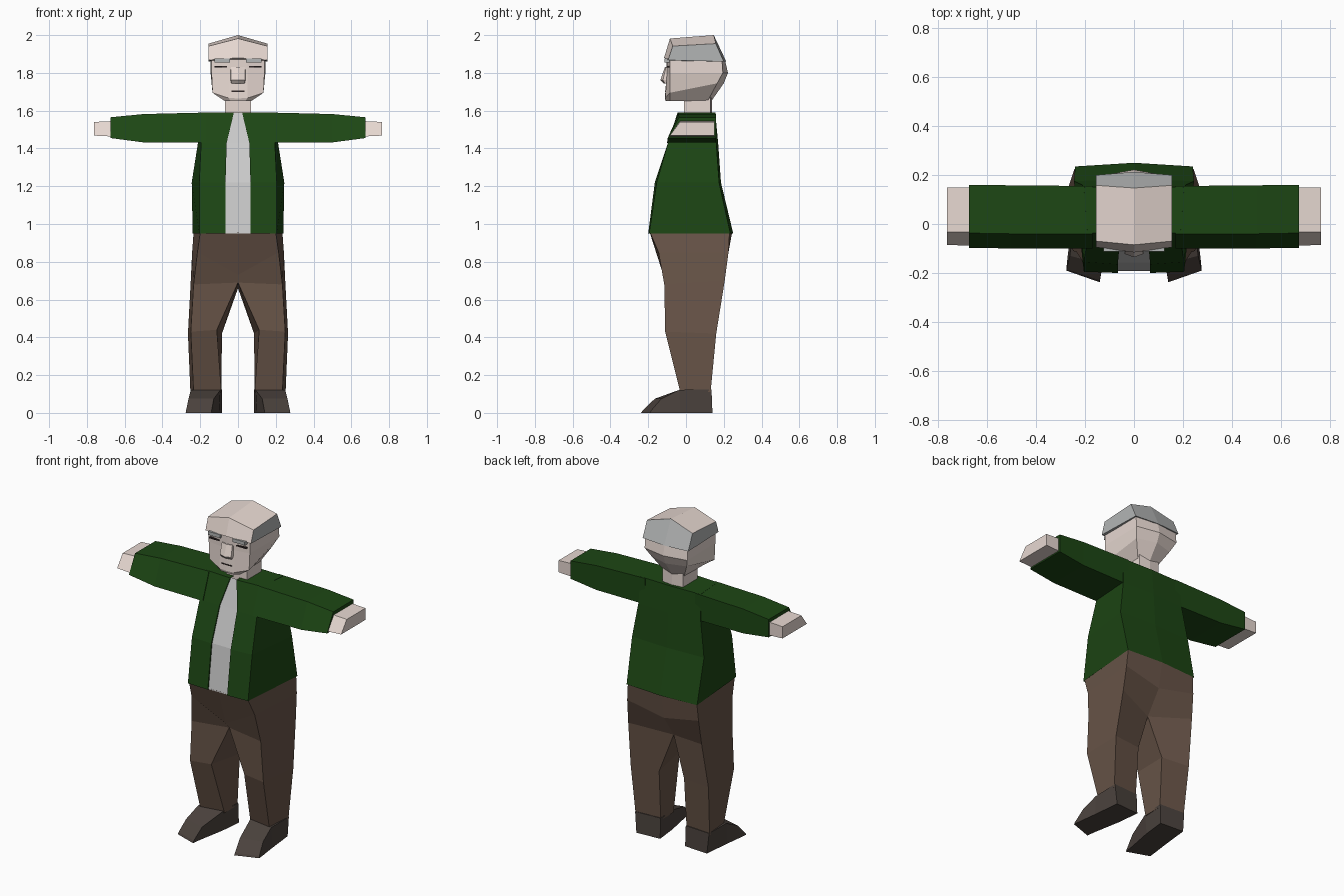
import bpy, bmesh

def mat(name, r, g, b):
    m = bpy.data.materials.new(name)
    m.diffuse_color = (r, g, b, 1)
    return m

GREEN = mat("green_cloth", 0.012, 0.062, 0.007)
BROWN = mat("brown_cloth", 0.14, 0.09, 0.065)
SKIN = mat("skin", 0.80, 0.69, 0.64)
HAIR = mat("grey_hair", 0.45, 0.46, 0.46)
LEATHER = mat("dark_leather", 0.07, 0.055, 0.047)
DARK = mat("dark_line", 0.03, 0.02, 0.02)


def loft(name, rings, material=None, closed=False, bottom=False, top=False):
    """Skin the right half through rings of points, then mirror it to the left."""
    bm = bmesh.new()
    vs = [[bm.verts.new(p) for p in ring] for ring in rings]
    n = len(rings[0])
    for a, b in zip(vs, vs[1:]):
        for i in range(n if closed else n - 1):
            j = (i + 1) % n
            bm.faces.new((a[i], a[j], b[j], b[i]))
    if bottom:
        bm.faces.new(vs[0][::-1])
    if top:
        bm.faces.new(vs[-1])
    if closed and bottom and top:
        bmesh.ops.recalc_face_normals(bm, faces=bm.faces[:])
    me = bpy.data.meshes.new(name)
    bm.to_mesh(me)
    bm.free()
    ob = bpy.data.objects.new(name, me)
    bpy.context.collection.objects.link(ob)
    if material:
        me.materials.append(material)
    ob.modifiers.new("mirror", 'MIRROR').merge_threshold = 0.0005
    return ob


def flat(z, *pts):
    return [(x, y, z) for x, y in pts]


def slab(name, x0, x1, y0, y1, z0, z1, material):
    pts = ((x0, y0), (x1, y0), (x1, y1), (x0, y1))
    loft(name, [flat(z0, *pts), flat(z1, *pts)], material, True, True, True)


# Jacket and shirt: z, opening half width, front y, front corner, back corner, back y
torso = [(0.95, 0.066, -0.20, (0.205, -0.195), (0.24, 0.235), 0.25),
         (1.22, 0.066, -0.165, (0.205, -0.155), (0.245, 0.175), 0.185),
         (1.43, 0.060, -0.095, (0.195, -0.095), (0.212, 0.16), 0.17),
         (1.59, 0.022, -0.045, (0.19, -0.035), (0.205, 0.15), 0.155)]
loft("jacket_body",
     [flat(z, (w, f + 0.012), (w, f), c, b, (0, y)) for z, w, f, c, b, y in torso],
     GREEN, top=True)
loft("shirt_front", [flat(z, (0, f + 0.008), (w, f + 0.008)) for z, w, f, *_ in torso])


# Sleeves and hands share a section with a sloping front top edge
def limb(x, z0, z1, f0, f1, back):
    return [(x, f0, z0), (x, back, z0), (x, back, z1), (x, f1, z1)]

loft("sleeve", [limb(0.17, 1.43, 1.59, -0.10, -0.04, 0.155),
                limb(0.50, 1.432, 1.582, -0.10, -0.04, 0.158),
                limb(0.675, 1.455, 1.565, -0.097, -0.037, 0.16)], GREEN, True, True, True)
loft("hand", [limb(0.66, 1.463, 1.545, -0.088, -0.032, 0.15),
              limb(0.763, 1.468, 1.54, -0.086, -0.032, 0.15)], SKIN, True, True, True)

# Trousers: hips down to the crotch, then one leg mirrored
crotch = [(0, -0.085, 0.69), (0.235, -0.115, 0.68), (0.25, 0.205, 0.70), (0, 0.12, 0.66)]
loft("trouser_hips",
     [crotch,
      [(0, -0.12, 0.73), (0.215, -0.145, 0.85), (0.243, 0.225, 0.85), (0, 0.215, 0.80)],
      flat(0.955, (0, -0.192), (0.2, -0.19), (0.235, 0.23), (0, 0.244))], BROWN, top=True)
loft("trouser_leg",
     [flat(0.11, (0.088, -0.005), (0.235, -0.03), (0.252, 0.13), (0.088, 0.12)),
      [(0.112, -0.10, 0.44), (0.25, -0.11, 0.43), (0.265, 0.16, 0.42), (0.085, 0.14, 0.42)],
      crotch], BROWN, True, bottom=True)

# Shoes: heel, ankle front, toe slope, tip
loft("shoe",
     [[(0.085, 0.13, 0), (0.24, 0.14, 0), (0.252, 0.135, 0.125), (0.086, 0.125, 0.125)],
      [(0.10, -0.01, 0), (0.258, -0.03, 0), (0.25, -0.035, 0.122), (0.093, -0.015, 0.122)],
      [(0.13, -0.17, 0), (0.272, -0.14, 0), (0.262, -0.13, 0.075), (0.128, -0.165, 0.075)],
      [(0.14, -0.238, 0), (0.277, -0.19, 0), (0.275, -0.185, 0.012), (0.14, -0.23, 0.012)]],
     LEATHER, True, True, True)

# Neck and head
neck = ((0, -0.01), (0.07, -0.01), (0.07, 0.13), (0, 0.138))
loft("neck", [flat(1.57, *neck), flat(1.68, *neck)], SKIN)
loft("head",
     [flat(1.652, (0, -0.108), (0.04, -0.105), (0.072, -0.085), (0.068, 0.115), (0, 0.135)),
      [(0, -0.112, 1.665), (0.05, -0.11, 1.667), (0.135, -0.085, 1.695),
       (0.12, 0.165, 1.745), (0, 0.20, 1.745)],
      flat(1.80, (0, -0.102), (0.05, -0.10), (0.14, -0.085), (0.145, 0.195), (0, 0.222)),
      flat(1.875, (0, -0.102), (0.05, -0.10), (0.14, -0.085), (0.145, 0.19), (0, 0.205))],
     SKIN, bottom=True, top=True)

# Crown of the head: skin forehead and ridged top, grey hair at the sides and back
inner = flat(1.865, (0, -0.09), (0.135, -0.08), (0.135, 0.18), (0, 0.19))
brim = [(0, -0.116, 1.88), (0.155, -0.095, 1.868), (0.155, 0.20, 1.86), (0, 0.213, 1.86)]
edge = [(0, -0.085, 1.982), (0.155, -0.07, 1.942), (0.155, 0.158, 1.955), (0, 0.147, 2.0)]
loft("forehead", [r[:2] for r in (inner, brim, edge)], SKIN)
loft("hair", [r[1:] for r in (inner, brim, edge)], HAIR)
loft("bald_crown", [[edge[0], edge[1]], [edge[3], edge[2]]], SKIN)

# Face details
loft("nose", [flat(1.745, (0, -0.118), (0.034, -0.112), (0.038, -0.09)),
              flat(1.762, (0, -0.136), (0.038, -0.122), (0.042, -0.09)),
              flat(1.83, (0, -0.112), (0.036, -0.106), (0.04, -0.09))],
     SKIN, bottom=True, top=True)
slab("eyebrow", 0.042, 0.125, -0.113, -0.08, 1.855, 1.876, HAIR)
slab("closed_eye", 0.058, 0.125, -0.102, -0.08, 1.829, 1.837, DARK)
slab("mouth", 0, 0.034, -0.112, -0.09, 1.700, 1.706, DARK)
